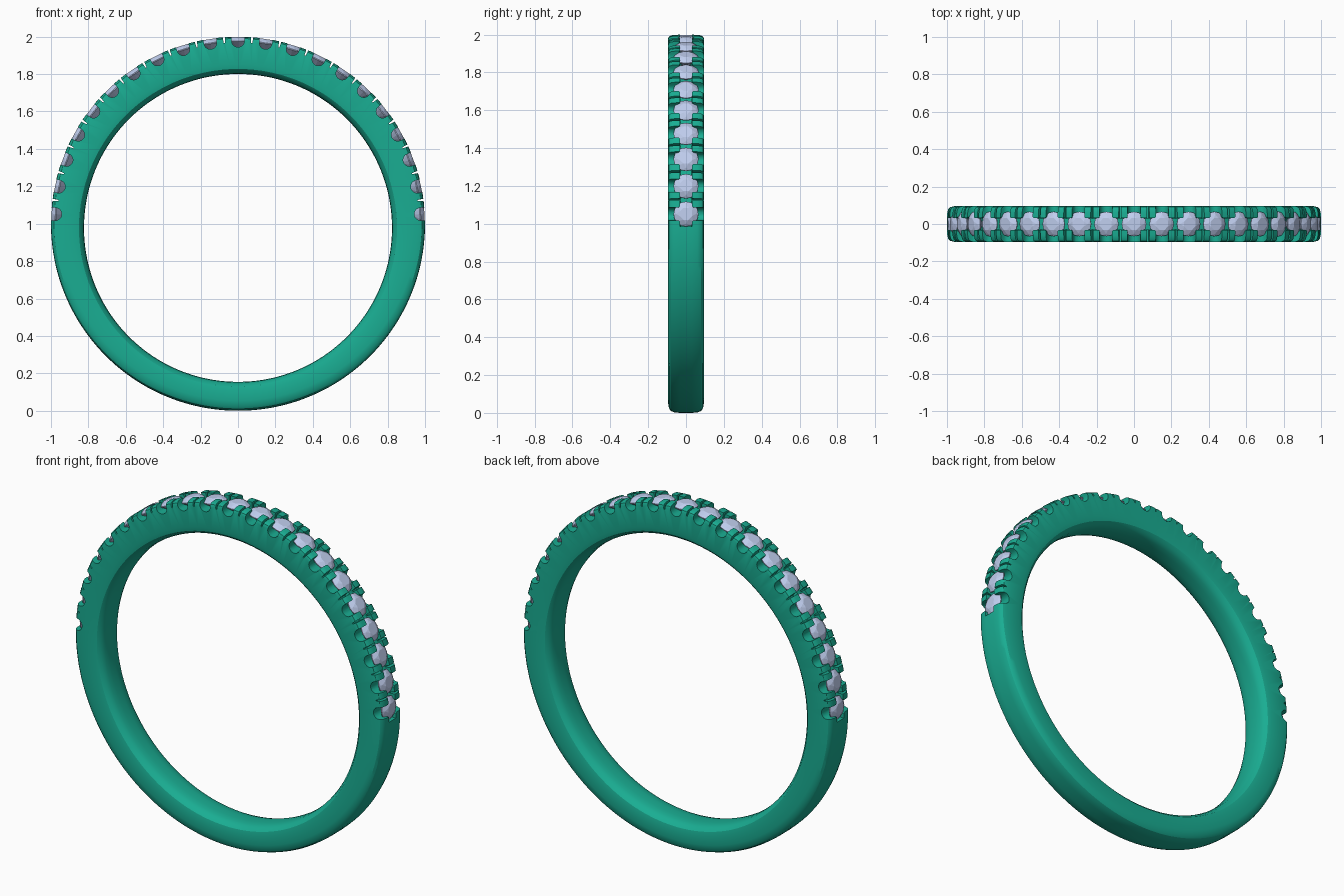
import bpy, bmesh
from math import sin, cos, pi, radians
from mathutils import Matrix, Vector

if "Cube" in bpy.data.objects:
    bpy.data.objects.remove(bpy.data.objects["Cube"])

N_STONES = 21
PITCH = radians(8.7)


def material(name, rgb):
    m = bpy.data.materials.new(name)
    m.diffuse_color = (*rgb, 1)
    m.use_nodes = True
    m.node_tree.nodes["Principled BSDF"].inputs["Base Color"].default_value = m.diffuse_color
    return m


def make_object(name, bm, mat=None):
    bmesh.ops.recalc_face_normals(bm, faces=bm.faces)
    me = bpy.data.meshes.new(name)
    bm.to_mesh(me)
    bm.free()
    ob = bpy.data.objects.new(name, me)
    bpy.context.collection.objects.link(ob)
    if mat:
        me.materials.append(mat)
    return ob


def bridge(bm, a, b):
    n = len(a)
    for j in range(n):
        bm.faces.new((a[j], a[(j + 1) % n], b[(j + 1) % n], b[j]))


def frame(angle, r=1.0):
    # local z points outwards from the ring centre, angle measured from the top
    return Matrix.Translation((0, 0, 1)) @ Matrix.Rotation(angle, 4, 'Y') @ Matrix.Translation((0, 0, r))


def prism(bm, pts, half, mat):
    # polygon in local (x, z), extruded along y
    a, b = [[bm.verts.new(mat @ Vector((x, y, z))) for x, z in pts] for y in (-half, half)]
    bm.faces.new(a)
    bm.faces.new(b[::-1])
    bridge(bm, a, b)


green = material("green_metal", (0.01, 0.42, 0.29))
blue = material("pale_stone", (0.52, 0.61, 0.85))
angles = [(i - (N_STONES - 1) / 2) * PITCH for i in range(N_STONES)]

# band: swept comfort-fit profile, thicker at the top
bm = bmesh.new()
rings = []
SEG = 180
for i in range(SEG):
    t = 2 * pi * (i + 0.5) / SEG
    k = 1.4 - 0.6 * cos(t)                 # softer outer corners at the bottom
    r_in = 0.823 - 0.0225 * cos(t)
    half = [(0.03, 1.0), (0.06, 1 - .001 * k), (0.08, 1 - .005 * k), (0.09, 1 - .012 * k),
            (0.095, 1 - .027 * k), (0.095, r_in + .05), (0.09, r_in + .027),
            (0.075, r_in + .012), (0.05, r_in + .003), (0.02, r_in)]
    prof = half + [(-y, r) for y, r in reversed(half)]
    rings.append([bm.verts.new((r * sin(t), y, 1 + r * cos(t))) for y, r in prof])
for i in range(SEG):
    bridge(bm, rings[i], rings[(i + 1) % SEG])
band = make_object("band", bm, green)

# U-shaped notches across the band under every stone
notches = bmesh.new()
u = [(0.034 * cos(a), -0.022 + 0.034 * sin(a)) for a in [pi + pi * j / 10 for j in range(11)]]
for a in angles:
    prism(notches, u + [(0.036, 0.03), (-0.036, 0.03)], 0.15, frame(a))

# thin slits that split neighbouring prongs
slits = bmesh.new()
for a in angles[:-1]:
    prism(slits, [(-0.003, -0.032), (0.003, -0.032), (0.008, 0.02), (-0.008, 0.02)], 0.15,
          frame(a + PITCH / 2))

# central channel along the stone row
channel = bmesh.new()
secs = []
lim = angles[-1] + radians(3.9)
for i in range(97):
    m = frame(-lim + 2 * lim * i / 96, 0)
    secs.append([channel.verts.new(m @ Vector((0, y, r)))
                 for y, r in ((-.029, .945), (.029, .945), (.033, 1.03), (-.033, 1.03))])
for p, q in zip(secs, secs[1:]):
    bridge(channel, p, q)
channel.faces.new(secs[0])
channel.faces.new(secs[-1][::-1])

# round seats that open the prong tips around each stone
seats = bmesh.new()
for a in angles:
    bmesh.ops.create_cone(seats, cap_ends=True, segments=20, radius1=0.05, radius2=0.054,
                          depth=0.08, matrix=frame(a))

for label, cut in (("notch", notches), ("slit", slits), ("channel", channel), ("seat", seats)):
    cutter = make_object(label + "_cutter", cut)
    cutter.hide_render = True
    mod = band.modifiers.new(label, 'BOOLEAN')
    mod.operation, mod.solver, mod.object = 'DIFFERENCE', 'EXACT', cutter
    bpy.context.view_layer.objects.active = band
    bpy.ops.object.modifier_apply(modifier=mod.name)
    bpy.data.objects.remove(cutter)

bpy.ops.object.select_all(action='DESELECT')
band.select_set(True)
bpy.context.view_layer.objects.active = band
bpy.ops.object.shade_smooth_by_angle(angle=radians(30))

# faceted round stones: table, crown, girdle and pavilion from a convex hull
bm = bmesh.new()
for n, r, h, off in ((8, 0.034, -0.002, 0.5), (8, 0.052, -0.011, 0), (16, 0.066, -0.022, 0),
                     (16, 0.066, -0.027, 0), (1, 0, -0.075, 0)):
    for j in range(n):
        t = 2 * pi * (j + off) / n
        bm.verts.new((r * cos(t), r * sin(t), h))
bmesh.ops.convex_hull(bm, input=bm.verts)
stone = make_object("stone", bm, blue)
stone.matrix_world = frame(angles[0])
for a in angles[1:]:
    s = stone.copy()
    s.matrix_world = frame(a)
    bpy.context.collection.objects.link(s)
